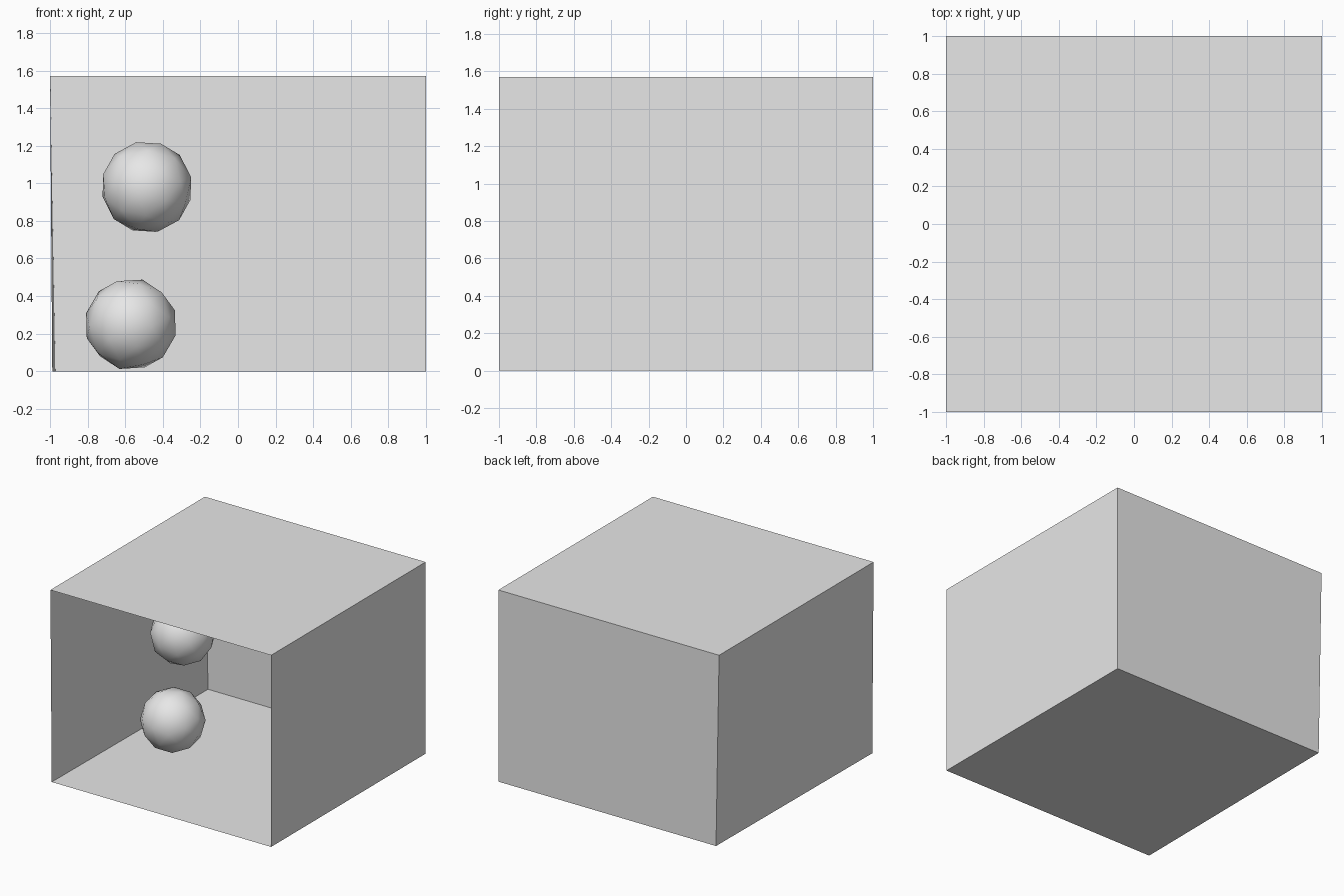
import bpy, bmesh

cube = bpy.data.objects.get("Cube")
if cube:
    bpy.data.objects.remove(cube, do_unlink=True)

# One plain grey for everything
grey = bpy.data.materials.new("light_grey")
grey.use_nodes = True
colour = (0.8, 0.8, 0.8, 1)
grey.diffuse_color = colour
grey.node_tree.nodes["Principled BSDF"].inputs["Base Color"].default_value = colour

HEIGHT = 1.57


def open_box():
    """Thin-walled box without a front, one side wall leaning in slightly."""
    bm = bmesh.new()
    bmesh.ops.create_cube(bm, size=2)
    front = [f for f in bm.faces if f.normal.y < -0.9]
    bmesh.ops.delete(bm, geom=front, context="FACES_ONLY")
    for v in bm.verts:
        low = v.co.z < 0
        v.co.z = 0 if low else HEIGHT
        if low and v.co.x < 0:
            v.co.x = -0.972 if v.co.y > 0 else -0.988
    mesh = bpy.data.meshes.new("open_box")
    bm.to_mesh(mesh)
    bm.free()
    mesh.materials.append(grey)
    box = bpy.data.objects.new("open_box", mesh)
    bpy.context.collection.objects.link(box)


def ball(name, location, rotation):
    """Low-poly, smooth-shaded ball."""
    bpy.ops.mesh.primitive_ico_sphere_add(
        subdivisions=2, radius=0.246, location=location, rotation=rotation)
    obj = bpy.context.object
    obj.name = name
    obj.data.materials.append(grey)
    bpy.ops.object.shade_smooth()


open_box()
ball("upper_ball", (-0.485, -0.025, 0.98), (0.3, 0.2, 0.5))
ball("lower_ball", (-0.57, -0.03, 0.25), (0.5, 0.1, 0.2))
